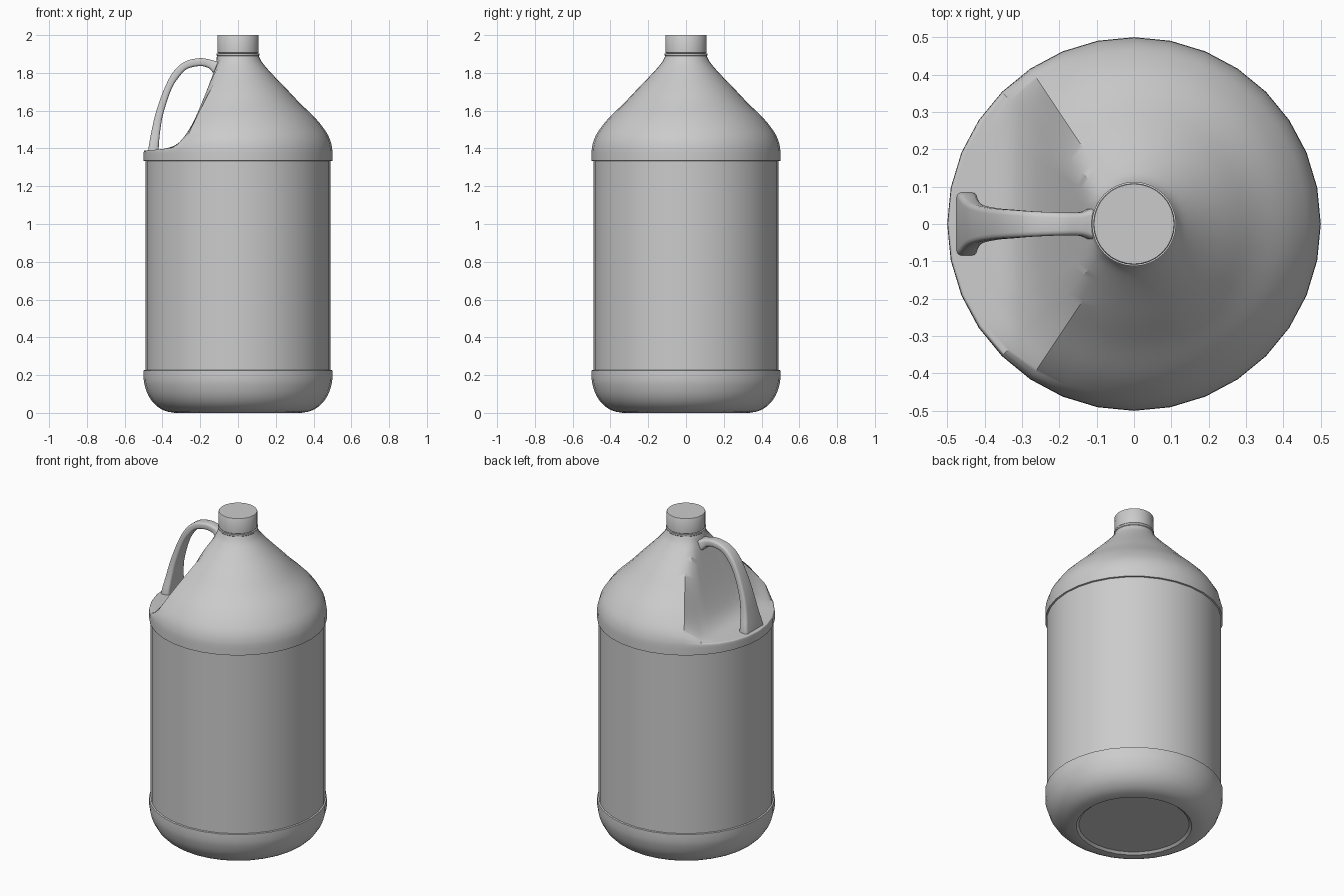
import bpy, bmesh, math

if "Cube" in bpy.data.objects:
    bpy.data.objects.remove(bpy.data.objects["Cube"])

SIDES = 32


def spline(points, steps):
    """Catmull-Rom interpolation through tuples of any size."""
    out = []
    for i in range(len(points) - 1):
        p0, p1 = points[max(i - 1, 0)], points[i]
        p2, p3 = points[i + 1], points[min(i + 2, len(points) - 1)]
        for s in range(steps):
            t = s / steps
            out.append(tuple(
                0.5 * (2 * b + (c - a) * t + (2 * a - 5 * b + 4 * c - d) * t ** 2
                       + (3 * b - a - 3 * c + d) * t ** 3)
                for a, b, c, d in zip(p0, p1, p2, p3)))
    return out + [tuple(points[-1])]


def loft(name, rings):
    """Skin closed rings of points and cap both ends."""
    bm = bmesh.new()
    loops = [[bm.verts.new(p) for p in ring] for ring in rings]
    n = len(loops[0])
    for a, b in zip(loops, loops[1:]):
        for i in range(n):
            j = (i + 1) % n
            bm.faces.new((a[i], a[j], b[j], b[i]))
    bm.faces.new(loops[0][::-1])
    bm.faces.new(loops[-1])
    bmesh.ops.recalc_face_normals(bm, faces=bm.faces)
    mesh = bpy.data.meshes.new(name)
    bm.to_mesh(mesh)
    bm.free()
    obj = bpy.data.objects.new(name, mesh)
    bpy.context.collection.objects.link(obj)
    bpy.ops.object.select_all(action='DESELECT')
    obj.select_set(True)
    bpy.context.view_layer.objects.active = obj
    bpy.ops.object.shade_smooth_by_angle(angle=math.radians(35))
    return obj


def lathe_rings(profile):
    return [[(r * math.cos(k * math.tau / SIDES), r * math.sin(k * math.tau / SIDES), z)
             for k in range(SIDES)] for r, z in profile]


# Hollow carved across the shoulder for the handle: height as a function of x
hollow = spline([(-0.52, 1.388), (-0.44, 1.393), (-0.37, 1.40), (-0.333, 1.411),
                 (-0.29, 1.445), (-0.254, 1.502), (-0.20, 1.62), (-0.13, 1.80),
                 (-0.09, 1.92), (0.0, 2.3)], 6)


def hollow_height(x):
    for (x0, z0), (x1, z1) in zip(hollow, hollow[1:]):
        if x0 <= x <= x1:
            return z0 + (z1 - z0) * (x - x0) / (x1 - x0)
    return 9.0


def carve(p, blend=0.035):
    x, y, z = p
    if not 1.36 < z < 1.88:
        return p
    h = hollow_height(x)
    k = max(blend - abs(z - h), 0) / blend
    return (x, y, min(z, h) - k * k * blend / 4)


# Bottle body: recessed base, rounded foot, label panel, shoulder, neck
base = [(0.31, 0.012), (0.325, 0.0)] + spline(
    [(0.335, 0.0), (0.39, 0.012), (0.44, 0.045), (0.475, 0.093),
     (0.495, 0.15), (0.5, 0.19), (0.5, 0.225)], 3)
panel = [(0.491, 0.227), (0.491, 1.333)]
shoulder = [(0.5, 1.335)] + spline(
    [(0.5, 1.375), (0.497, 1.41), (0.485, 1.452), (0.46, 1.497), (0.41, 1.56),
     (0.328, 1.64), (0.26, 1.712), (0.196, 1.778), (0.15, 1.828),
     (0.125, 1.86), (0.11, 1.89)], 4)
neck = [(0.113, 1.893), (0.113, 1.903), (0.104, 1.904), (0.104, 1.95)]
body = lathe_rings(base + panel + shoulder + neck)
loft("bottle_body", [[carve(p) for p in ring] for ring in body])

# Screw cap
loft("cap", lathe_rings([(0.107, 1.906), (0.109, 1.908), (0.109, 1.997), (0.107, 2.0)]))

# Handle stations: outer x, outer z, inner x, inner z, half width
stations = spline([
    (-0.478, 1.37, -0.420, 1.37, 0.087), (-0.471, 1.42, -0.419, 1.42, 0.081),
    (-0.458, 1.49, -0.411, 1.50, 0.064), (-0.435, 1.59, -0.394, 1.59, 0.051),
    (-0.393, 1.71, -0.352, 1.715, 0.042), (-0.343, 1.805, -0.307, 1.785, 0.038),
    (-0.28, 1.86, -0.265, 1.823, 0.034), (-0.20, 1.878, -0.20, 1.836, 0.031),
    (-0.14, 1.868, -0.155, 1.825, 0.031), (-0.11, 1.86, -0.13, 1.80, 0.04),
    (-0.08, 1.86, -0.09, 1.78, 0.045)], 4)


def handle_ring(xo, zo, xi, zi, w):
    """Rounded rectangle between the outer and inner curve."""
    c = 0.014
    arc = []
    for sy, st, start in ((1, 1, 0), (-1, 1, 90), (-1, -1, 180), (1, -1, 270)):
        for a in (0, 30, 60, 90):
            ang = math.radians(start + a)
            y = sy * (w - c) + c * math.cos(ang)
            t = 0.5 + st * 0.2 + 0.3 * math.sin(ang)
            arc.append((xi + (xo - xi) * t, y, zi + (zo - zi) * t))
    return arc


loft("handle", [handle_ring(*s) for s in stations])
